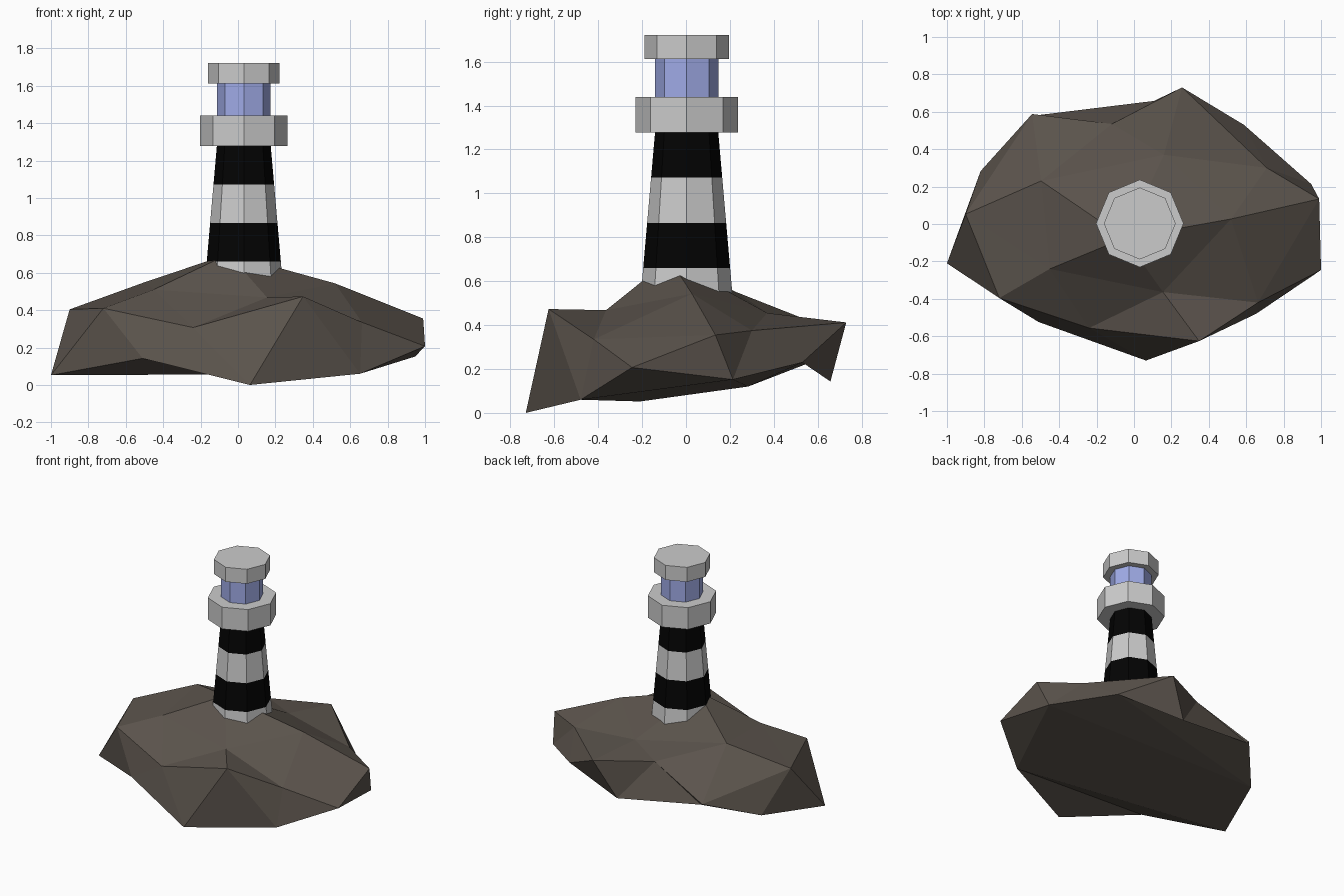
import bpy
from math import cos, sin, pi

if "Cube" in bpy.data.objects:
    bpy.data.objects.remove(bpy.data.objects["Cube"])


def material(name, rgb):
    m = bpy.data.materials.new(name)
    m.diffuse_color = (*rgb, 1)
    m.use_nodes = True
    m.node_tree.nodes["Principled BSDF"].inputs["Base Color"].default_value = m.diffuse_color
    return m


def build(name, verts, faces, mats=(), slots=None):
    me = bpy.data.meshes.new(name)
    me.from_pydata(verts, [], faces)
    for m in mats:
        me.materials.append(m)
    if slots:
        for p, s in zip(me.polygons, slots):
            p.material_index = s
    me.update()
    ob = bpy.data.objects.new(name, me)
    bpy.context.collection.objects.link(ob)
    return ob


def octagon_stack(name, rings, mats=(), band_slots=None, cx=0.031, n=8):
    """Closed eight-sided body through (radius, z) rings."""
    verts = [(cx + r * cos(2 * pi * i / n), 0.003 + r * sin(2 * pi * i / n), z)
             for r, z in rings for i in range(n)]
    faces, slots = [], []
    for b in range(len(rings) - 1):
        for i in range(n):
            j = (i + 1) % n
            faces.append((b * n + i, b * n + j, b * n + n + j, b * n + n + i))
            slots.append(band_slots[b] if band_slots else 0)
    last = (len(rings) - 1) * n
    faces += [tuple(reversed(range(n))), tuple(range(last, last + n))]
    slots += [0, 0]
    return build(name, verts, faces, mats, slots)


rock_mat = material("rock_brown", (0.105, 0.088, 0.073))
white = material("white_paint", (0.8, 0.8, 0.8))
black = material("black_paint", (0.001, 0.001, 0.001))
glass = material("blue_glass", (0.35, 0.41, 0.8))

# Rock: upper half of a twice-divided icosahedron, pulled into shape
foot = [(-.82, .283, .12), (-1, -.21, .052), (-.51, -.524, .142),
        (.064, -.73, 0), (.653, -.48, .06), (1, -.246, .207),
        (.947, .214, .152), (.588, .53, .23), (.107, .658, .143),
        (-.53, .58, .235)]
side = [(-.9, .053, .404), (-.72, -.396, .41), (-.24, -.556, .307),
        (.348, -.626, .473), (.663, -.42, .335), (.99, .134, .355),
        (.71, .30, .375), (.257, .73, .412), (-.118, .535, .43),
        (-.545, .588, .245)]
crown = [(-.45, -.24, .51), (.155, -.364, .468), (.519, .027, .543),
         (.16, .37, .455), (-.497, .23, .55)]
peak = (-.05, -.075, .70)
faces = []
for k in range(10):
    k1 = (k + 1) % 10
    faces += [(k, k1, 10 + k), (k1, 10 + k1, 10 + k)]
for i in range(5):
    t, t1 = 20 + i, 20 + (i + 1) % 5
    a, b, c = (10 + (2 * i + s) % 10 for s in range(3))
    faces += [(t, a, b), (t, b, c), (t, c, t1), (t, t1, 25)]
# underside
faces += [(4, 2, 1), (4, 3, 2), (6, 5, 4), (6, 4, 1), (6, 1, 0), (7, 6, 0),
          (9, 7, 0), (9, 8, 7)]
build("rock", foot + side + crown + [peak], faces, [rock_mat])

# Striped tapering tower
octagon_stack("tower", [(.216, .455), (.198, .66), (.18, .866), (.162, 1.072), (.144, 1.278)],
              [white, black], [0, 1, 0, 1])

# Gallery, lamp room and roof
octagon_stack("gallery", [(.234, 1.278), (.234, 1.44)], [white])
octagon_stack("lamp_room", [(.144, 1.44), (.144, 1.613)], [glass])
octagon_stack("roof", [(.192, 1.613), (.192, 1.721)], [white])
